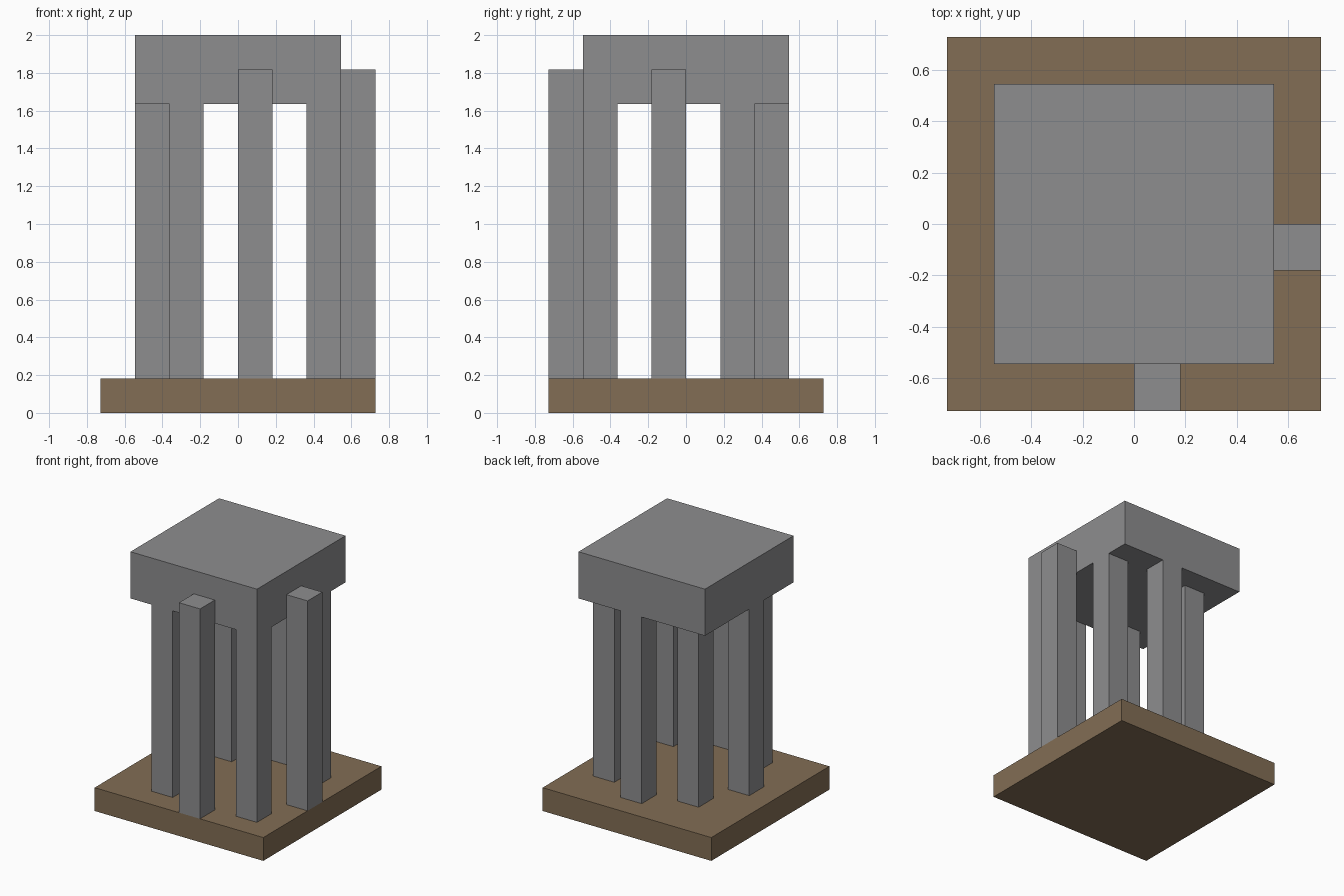
import bpy

if "Cube" in bpy.data.objects:
    bpy.data.objects.remove(bpy.data.objects["Cube"])

U = 2 / 11  # one block unit; the model is 11 units tall


def material(name, rgb):
    mat = bpy.data.materials.new(name)
    mat.diffuse_color = (*rgb, 1)
    mat.use_nodes = True
    mat.node_tree.nodes["Principled BSDF"].inputs["Base Color"].default_value = mat.diffuse_color
    return mat


brown = material("brown", (0.225, 0.155, 0.09))
stone = material("dark_stone", (0.268, 0.268, 0.275))


def box(name, x, y, z, sx, sy, sz, mat=stone):
    """Box from its minimum corner and size, in block units."""
    bpy.ops.mesh.primitive_cube_add(
        size=1, location=((x + sx / 2) * U, (y + sy / 2) * U, (z + sz / 2) * U))
    ob = bpy.context.object
    ob.name = name
    ob.scale = (sx * U, sy * U, sz * U)
    bpy.ops.object.transform_apply(location=False, rotation=False, scale=True)
    ob.data.materials.append(mat)
    return ob


# Brown base slab and square stone cap
box("base_slab", -4, -4, 0, 8, 8, 1, brown)
box("cap_block", -3, -3, 9, 6, 6, 2)

# Ring of eight columns: four diagonal, two under the cap, two taller outside it
for x in (-2, 2):
    for y in (-3, 1):
        side = "right" if x > 0 else "left"
        end = "back" if y > 0 else "front"
        box(f"{end}_{side}_column", x, y, 1, 1, 1, 8)
box("back_column", 0, 2, 1, 1, 1, 8)
box("left_column", -3, -1, 1, 1, 1, 8)
box("front_outer_column", 0, -4, 1, 1, 1, 9)
box("right_outer_column", 3, -1, 1, 1, 1, 9)
